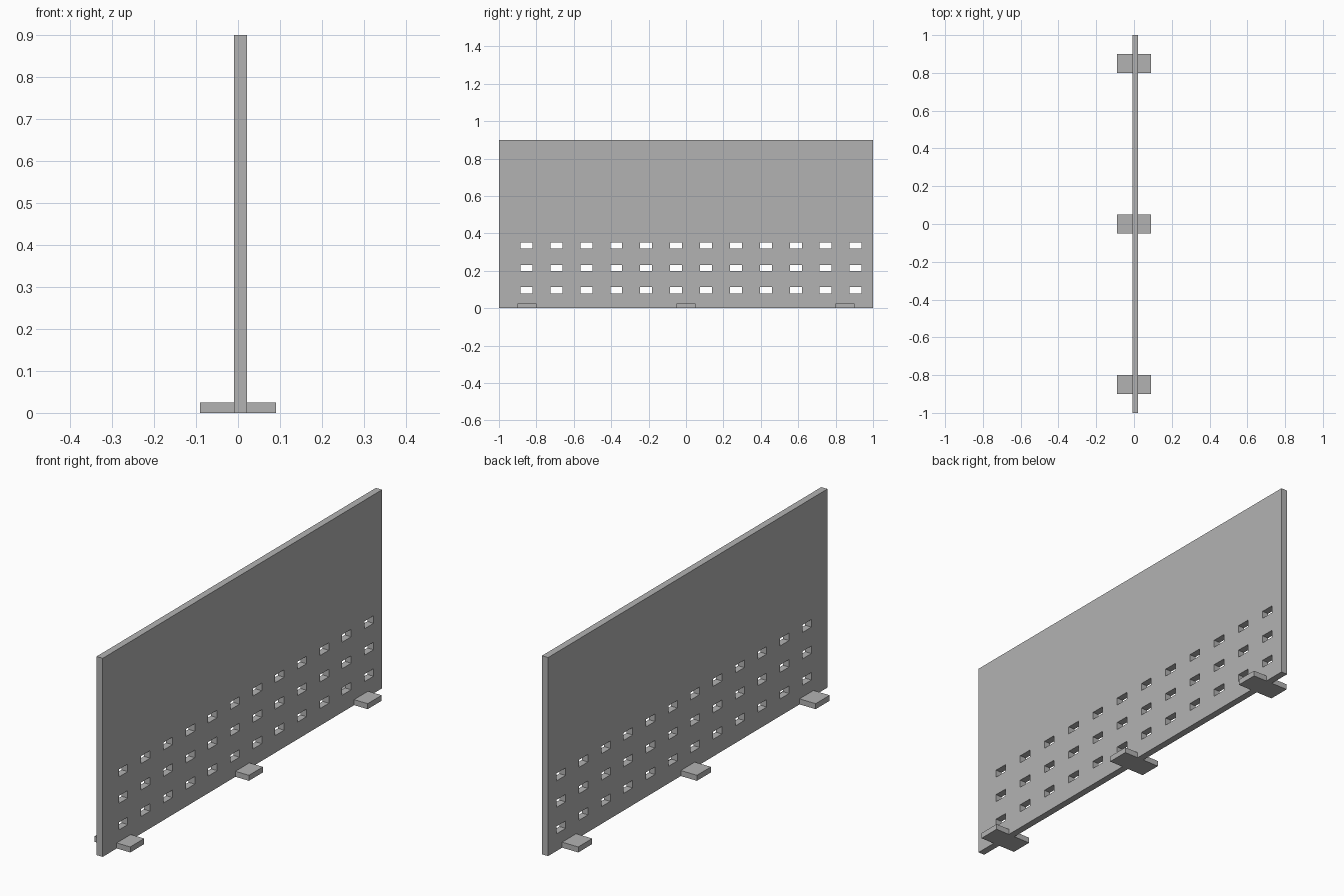
import bpy
import bmesh
from mathutils import Matrix

if "Cube" in bpy.data.objects:
    bpy.data.objects.remove(bpy.data.objects["Cube"], do_unlink=True)

# One plain grey for every part
grey = bpy.data.materials.new("plain_grey")
grey.use_nodes = True
colour = (0.45, 0.45, 0.45, 1)
grey.diffuse_color = colour
grey.node_tree.nodes["Principled BSDF"].inputs["Base Color"].default_value = colour


def add_object(name, bm):
    bmesh.ops.recalc_face_normals(bm, faces=bm.faces)
    mesh = bpy.data.meshes.new(name)
    bm.to_mesh(mesh)
    bm.free()
    mesh.materials.append(grey)
    obj = bpy.data.objects.new(name, mesh)
    bpy.context.collection.objects.link(obj)
    return obj


def cuts(start, end, first, pitch, count, size):
    """Grid lines along one axis; every odd cell lies on a hole."""
    lines = [start]
    for i in range(count):
        centre = first + i * pitch
        lines += [centre - size / 2, centre + size / 2]
    return lines + [end]


# Upright panel with three rows of rectangular through-holes
X_BACK, THICKNESS = -0.009, 0.031
ys = cuts(-1, 1, -0.853, 0.16, 12, 0.064)
zs = cuts(0, 0.9, 0.095, 0.12, 3, 0.034)
bm = bmesh.new()
grid = [[bm.verts.new((X_BACK, y, z)) for z in zs] for y in ys]
for i in range(len(ys) - 1):
    for j in range(len(zs) - 1):
        if i % 2 and j % 2:
            continue
        bm.faces.new((grid[i][j], grid[i + 1][j],
                      grid[i + 1][j + 1], grid[i][j + 1]))
result = bmesh.ops.extrude_face_region(bm, geom=bm.faces[:], use_keep_orig=True)
moved = [g for g in result["geom"] if isinstance(g, bmesh.types.BMVert)]
bmesh.ops.translate(bm, verts=moved, vec=(THICKNESS, 0, 0))
add_object("panel", bm)

# Flat feet crossing beneath the panel
for name, y in (("front_foot", -0.85), ("middle_foot", 0), ("back_foot", 0.85)):
    bm = bmesh.new()
    bmesh.ops.create_cube(bm, size=1, matrix=Matrix.Diagonal((0.18, 0.1, 0.025, 1)))
    foot = add_object(name, bm)
    foot.location = (0, y, 0.0125)
